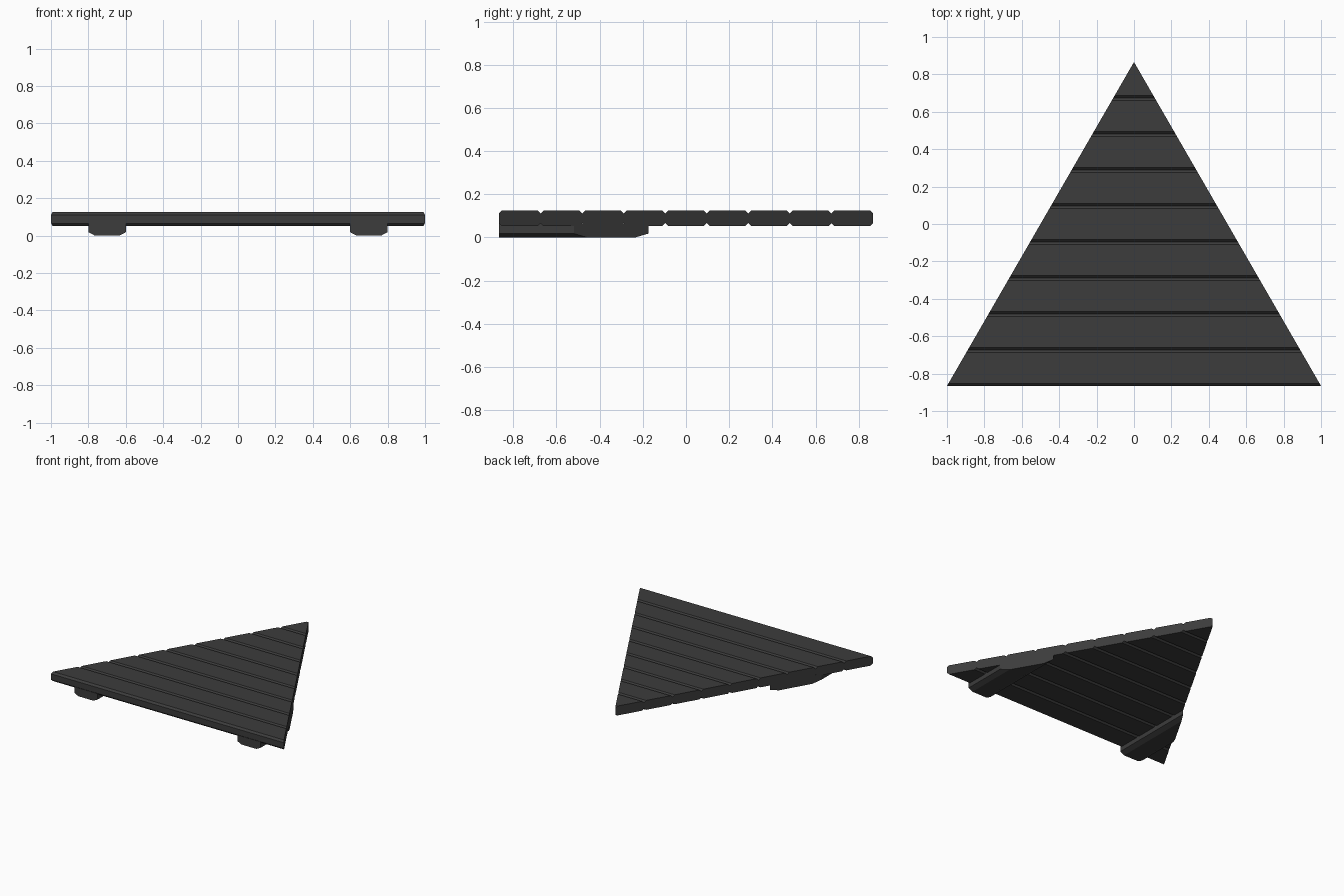
import bpy, bmesh, math
from mathutils import Vector

cube = bpy.data.objects.get("Cube")
if cube:
    bpy.data.objects.remove(cube, do_unlink=True)

mat = bpy.data.materials.new("charcoal")
mat.use_nodes = True
COLOR = (0.045, 0.045, 0.045, 1)
mat.diffuse_color = COLOR
mat.node_tree.nodes["Principled BSDF"].inputs["Base Color"].default_value = COLOR

HALF = math.sqrt(3) / 2      # half the depth of the triangle
PLANKS = 9
PITCH = 2 * HALF / PLANKS
BOTTOM, TOP = 0.052, 0.125


def prism(name, profile, sweep):
    """Extrude a closed profile, then trim it to the triangular outline."""
    bm = bmesh.new()
    face = bm.faces.new([bm.verts.new(p) for p in profile])
    ext = bmesh.ops.extrude_face_region(bm, geom=[face], use_keep_orig=True)
    moved = [v for v in ext["geom"] if isinstance(v, bmesh.types.BMVert)]
    bmesh.ops.translate(bm, verts=moved, vec=sweep)
    for side in (-1, 1):
        bmesh.ops.bisect_plane(
            bm, geom=bm.verts[:] + bm.edges[:] + bm.faces[:], dist=1e-5,
            plane_co=(0, HALF, 0), plane_no=Vector((side * HALF, 0.5, 0)),
            clear_outer=True)
        rim = [e for e in bm.edges if e.is_boundary]
        if rim:
            bmesh.ops.holes_fill(bm, edges=rim, sides=0)
    bmesh.ops.recalc_face_normals(bm, faces=bm.faces[:])
    mesh = bpy.data.meshes.new(name)
    bm.to_mesh(mesh)
    bm.free()
    mesh.materials.append(mat)
    bpy.context.collection.objects.link(bpy.data.objects.new(name, mesh))


# Deck planks with chamfered long edges
C = 0.014
for i in range(PLANKS):
    y0 = -HALF + i * PITCH
    y1 = y0 + PITCH
    outline = [(y0 + C, BOTTOM), (y1 - C, BOTTOM), (y1, BOTTOM + C), (y1, TOP - C),
               (y1 - C, TOP), (y0 + C, TOP), (y0, TOP - C), (y0, BOTTOM + C)]
    prism(f"plank_{i + 1}", [(-1.2, y, z) for y, z in outline], (2.4, 0, 0))

# Two support runners underneath, chamfered along the bottom
for side, label in ((1, "left"), (-1, "right")):
    outline = [(0.6, 0.064), (0.6, 0.018), (0.635, 0), (0.765, 0), (0.8, 0.018), (0.8, 0.064)]
    prism(f"{label}_runner", [(side * x, -HALF, z) for x, z in outline], (0, HALF, 0))
